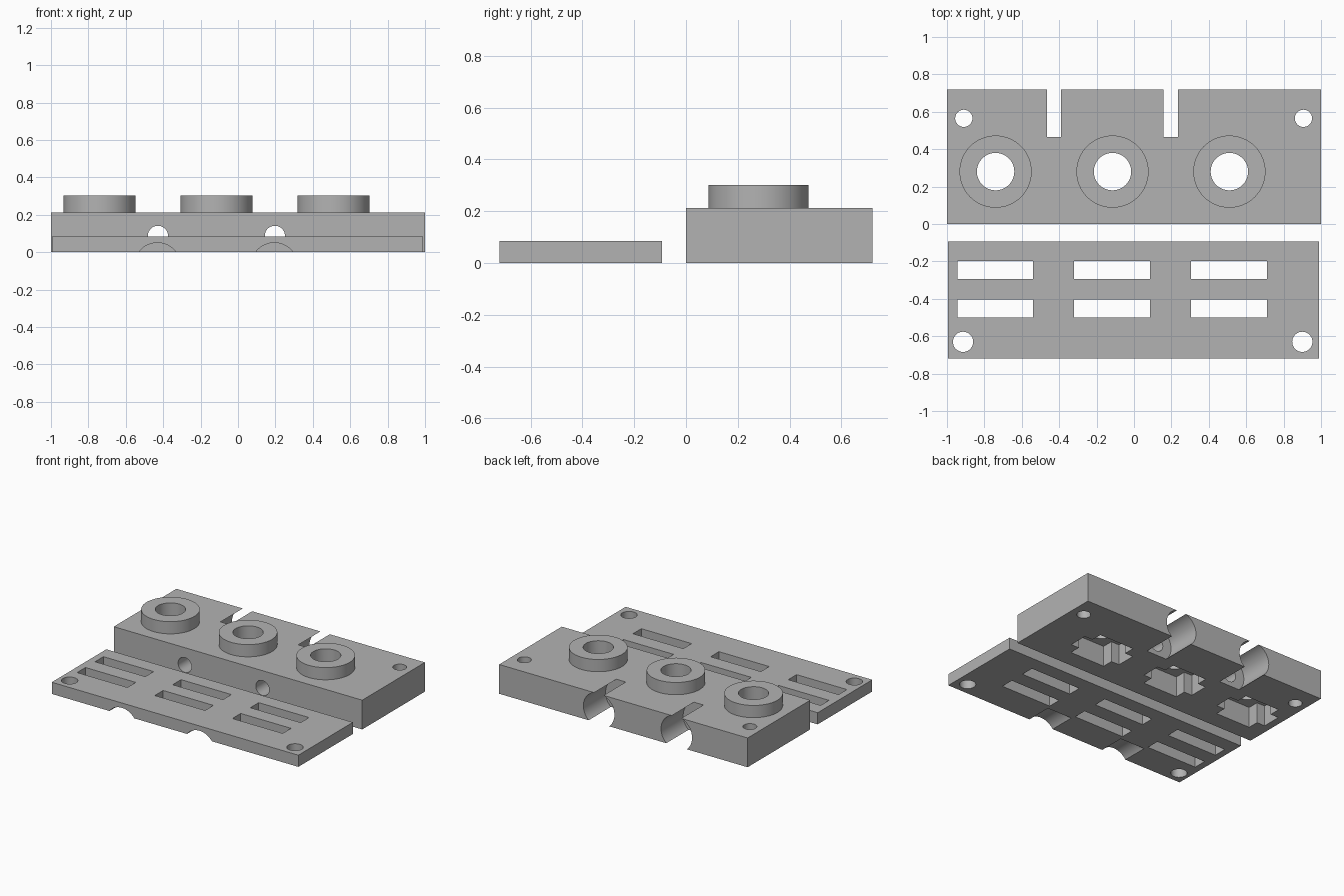
import bpy, math
from mathutils import Matrix

if "Cube" in bpy.data.objects:
    bpy.data.objects.remove(bpy.data.objects["Cube"])

grey = bpy.data.materials.new("plain grey")
grey.diffuse_color = (0.45, 0.45, 0.45, 1)
grey.use_nodes = True
grey.node_tree.nodes["Principled BSDF"].inputs["Base Color"].default_value = grey.diffuse_color

RING_X = (-0.74, -0.115, 0.51)   # button stations
CABLE_X = (-0.428, 0.197)        # cable channels between them


def box(name, x0, x1, y0, y1, z0, z1):
    bpy.ops.mesh.primitive_cube_add(size=1)
    ob = bpy.context.object
    ob.name = name
    ob.data.transform(Matrix.Translation(((x0 + x1) / 2, (y0 + y1) / 2, (z0 + z1) / 2))
                      @ Matrix.Diagonal((x1 - x0, y1 - y0, z1 - z0, 1)))
    return ob


def cylinder(name, x, y, r, z0, z1):
    bpy.ops.mesh.primitive_cylinder_add(vertices=64, radius=r, depth=z1 - z0)
    ob = bpy.context.object
    ob.name = name
    ob.data.transform(Matrix.Translation((x, y, (z0 + z1) / 2)))
    return ob


def cylinder_y(name, x, z, r, y0, y1):
    ob = cylinder(name, 0, 0, r, y0, y1)
    ob.data.transform(Matrix.Translation((x, 0, z)) @ Matrix.Rotation(-math.pi / 2, 4, 'X'))
    return ob


def combine(target, tool, operation):
    mod = target.modifiers.new(operation.lower(), 'BOOLEAN')
    mod.operation, mod.solver, mod.object = operation, 'EXACT', tool
    bpy.context.view_layer.objects.active = target
    bpy.ops.object.modifier_apply(modifier=mod.name)
    bpy.data.objects.remove(tool, do_unlink=True)


def finish(ob):
    ob.data.materials.clear()
    ob.data.materials.append(grey)
    bpy.ops.object.select_all(action='DESELECT')
    ob.select_set(True)
    bpy.context.view_layer.objects.active = ob
    bpy.ops.object.shade_smooth_by_angle(angle=math.radians(30))


# Housing block with raised collars
housing = box("housing_block", -1, 1, 0, 0.72, 0, 0.213)
for x in RING_X:
    combine(housing, cylinder("collar", x, 0.28, 0.193, 0.15, 0.302), 'UNION')

# Button holes and the cross-shaped pockets beneath them
for x in RING_X:
    combine(housing, box("pocket_wide", x - 0.205, x + 0.205, 0.21, 0.35, -0.1, 0.15), 'DIFFERENCE')
    combine(housing, box("pocket_deep", x - 0.14, x + 0.14, 0.13, 0.43, -0.1, 0.15), 'DIFFERENCE')
    combine(housing, cylinder("button_hole", x, 0.28, 0.1, -0.1, 0.5), 'DIFFERENCE')

# Cable entries at the back, narrowing to small holes at the front
for x in CABLE_X:
    combine(housing, cylinder_y("cable_entry", x, 0.094, 0.125, 0.465, 0.9), 'DIFFERENCE')
    combine(housing, cylinder_y("cable_hole", x, 0.087, 0.054, -0.1, 0.6), 'DIFFERENCE')

# Housing screw holes
for x in (-0.91, 0.906):
    combine(housing, cylinder("screw_hole", x, 0.565, 0.046, -0.1, 0.4), 'DIFFERENCE')
finish(housing)

# Cover plate with paired slots, screw holes and cable notches
cover = box("cover_plate", -0.995, 0.99, -0.72, -0.093, 0, 0.085)
for x in RING_X:
    for y in (-0.246, -0.452):
        combine(cover, box("slot", x - 0.205, x + 0.2, y - 0.048, y + 0.048, -0.1, 0.2), 'DIFFERENCE')
for x in (-0.914, 0.9):
    combine(cover, cylinder("screw_hole", x, -0.63, 0.054, -0.1, 0.2), 'DIFFERENCE')
for x in CABLE_X:
    combine(cover, cylinder_y("cable_notch", x - 0.003, -0.075, 0.125, -0.9, -0.53), 'DIFFERENCE')
finish(cover)
